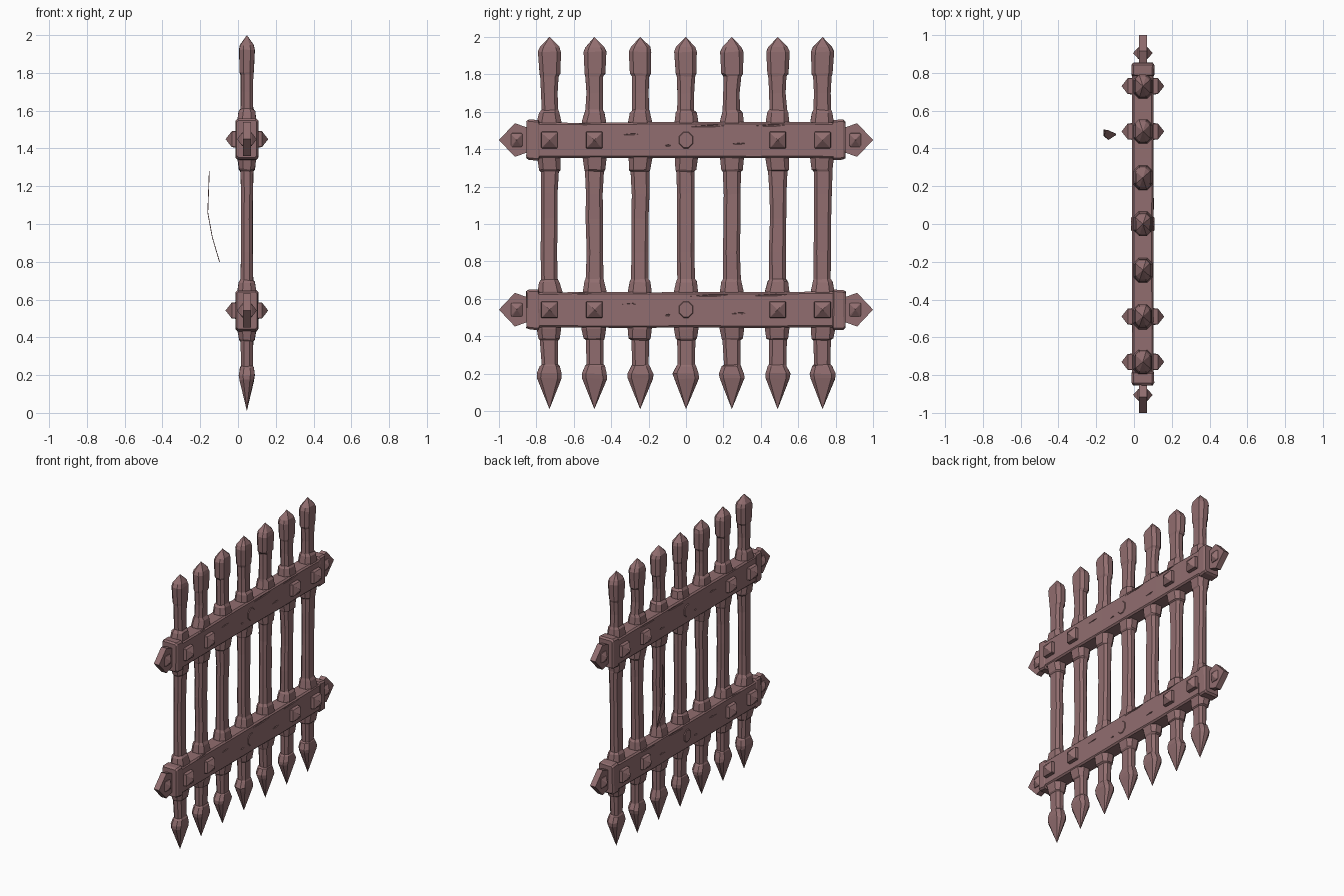
import bpy, bmesh, random
from mathutils import Vector

if "Cube" in bpy.data.objects:
    bpy.data.objects.remove(bpy.data.objects["Cube"])

random.seed(4)
CX = 0.047                       # the gate plane sits a little off x = 0
BEAM_Z = (0.542, 1.449)
BAR_Y = (-0.73, -0.49, -0.245, 0.0, 0.245, 0.49, 0.73)

iron = bpy.data.materials.new("rusty_iron")
iron.diffuse_color = (0.285, 0.155, 0.16, 1)
iron.use_nodes = True
iron.node_tree.nodes["Principled BSDF"].inputs["Base Color"].default_value = iron.diffuse_color


def finish(bm, name):
    bmesh.ops.recalc_face_normals(bm, faces=bm.faces)
    me = bpy.data.meshes.new(name)
    bm.to_mesh(me)
    bm.free()
    me.materials.append(iron)
    ob = bpy.data.objects.new(name, me)
    bpy.context.collection.objects.link(ob)
    return ob


def ring(u, v, c):
    """Rectangle of half sizes u, v with its corners cut by c."""
    return [(u, -v + c), (u, v - c), (u - c, v), (c - u, v),
            (-u, v - c), (-u, c - v), (c - u, -v), (u - c, -v)]


def loft(bm, sections, place, chamfer=0.25, jitter=0.0):
    """Sections are (t, half u, half v); zero size makes a point."""
    prev = None
    rings = []
    for t, u, v in sections:
        if u == 0:
            rings.append([bm.verts.new(place(t, 0, 0))])
            continue
        ju, jv = (random.uniform(-jitter, jitter) for _ in range(2))
        pts = ring(u + random.uniform(-jitter, jitter) * 0.6, v, chamfer * min(u, v) * 2)
        rings.append([bm.verts.new(place(t + random.uniform(-jitter, jitter), a + ju, b + jv * 0.4))
                      for a, b in pts])
    for a, b in zip(rings, rings[1:]):
        for i in range(8):
            j = (i + 1) % 8
            if len(a) == 1:
                bm.faces.new((a[0], b[i], b[j]))
            elif len(b) == 1:
                bm.faces.new((a[i], b[0], a[j]))
            else:
                bm.faces.new((a[i], b[i], b[j], a[j]))
    for end in (rings[0], rings[-1]):
        if len(end) > 1:
            bm.faces.new(end)


# Upright bars: spear foot, flared collars at each beam, pointed head
BAR = [(0.01, 0, 0), (0.175, 0.066, 0.038), (0.20, 0.068, 0.042), (0.24, 0.052, 0.036),
       (0.247, 0.045, 0.031), (0.38, 0.048, 0.033), (0.388, 0.058, 0.041), (0.44, 0.064, 0.050),
       (0.64, 0.064, 0.050), (0.69, 0.055, 0.043), (0.705, 0.046, 0.033), (0.85, 0.045, 0.031),
       (1.03, 0.045, 0.030), (1.16, 0.046, 0.031), (1.28, 0.050, 0.034), (1.29, 0.057, 0.042),
       (1.355, 0.064, 0.050), (1.545, 0.064, 0.050), (1.595, 0.055, 0.044), (1.61, 0.046, 0.033),
       (1.70, 0.045, 0.032), (1.79, 0.048, 0.033), (1.805, 0.057, 0.037), (1.92, 0.062, 0.041),
       (1.945, 0.050, 0.036), (2.0, 0, 0)]
for n, y in enumerate(BAR_Y):
    bm = bmesh.new()
    loft(bm, BAR, lambda t, u, v: (CX + v, y + u, t), 0.27, 0.0035)
    finish(bm, f"upright_bar_{n + 1}")

# Cross beams with thicker end collars
MID = [(y, 0.095, 0.057) for y in (-0.5, -0.2, 0.1, 0.35, 0.6)]
END = [(0.785, 0.095, 0.057), (0.79, 0.109, 0.060), (0.84, 0.107, 0.060), (0.853, 0.098, 0.053)]
BEAM = [(-t, u, v) for t, u, v in reversed(END)] + MID + END
# Gouges: centre y, z offset, half length, half height
GOUGES = [(-0.56, 0.088, 0.09, 0.008), (0.12, 0.075, 0.11, 0.006), (0.45, 0.078, 0.10, 0.006),
          (-0.10, -0.03, 0.02, 0.006), (0.28, -0.02, 0.04, 0.005), (-0.3, 0.03, 0.05, 0.004)]
for n, z in enumerate(BEAM_Z):
    level = ("lower", "upper")[n]
    bm = bmesh.new()
    loft(bm, BEAM, lambda t, u, v: (CX + v, t, z + u), 0.09, 0.0025)
    beam = finish(bm, f"{level}_cross_beam")

    bm = bmesh.new()
    for s in (-1, 1):
        for gy, gz, hl, hh in GOUGES:
            loft(bm, [(-hl, 0, 0), (hl * 0.3, hh, 0.008), (hl, 0, 0)],
                 lambda t, u, v: (CX + s * 0.058 + v, gy + t, z + gz + u + 0.04 * t))
    cutter = finish(bm, "gouge_cutter")
    cutter.hide_render = True
    mod = beam.modifiers.new("gouges", 'BOOLEAN')
    mod.operation, mod.solver, mod.object = 'DIFFERENCE', 'EXACT', cutter
    bpy.context.view_layer.objects.active = beam
    bpy.ops.object.modifier_apply(modifier=mod.name)
    bpy.data.objects.remove(cutter)

    # Pyramid studs on both faces
    bm = bmesh.new()
    for s in (-1, 1):
        for y in (-0.73, -0.49, 0.49, 0.73):
            loft(bm, [(0.05, 0.045, 0.045), (0.08, 0.042, 0.042), (0.113, 0, 0)],
                 lambda t, u, v: (CX + s * t, y + u, z + v), 0.04)
    finish(bm, f"{level}_beam_studs")

    # Scar left by the missing middle stud
    bm = bmesh.new()
    for s in (-1, 1):
        loft(bm, [(0.05, 0.042, 0.05), (0.062, 0.034, 0.040)],
             lambda t, u, v: (CX + s * t, u, z + v), 0.32)
    finish(bm, f"{level}_broken_stud")

    # Arrow-shaped end plates, each with a small stud on both faces
    bm = bmesh.new()
    for e in (-1, 1):
        outline = [(0.83, -0.06), (0.915, -0.09), (1.0, 0), (0.915, 0.09), (0.83, 0.06)]
        a, b = ([bm.verts.new((CX + s * 0.021, e * y, z + h)) for y, h in outline] for s in (-1, 1))
        bm.faces.new(a)
        bm.faces.new(b)
        for i in range(5):
            j = (i + 1) % 5
            bm.faces.new((a[i], a[j], b[j], b[i]))
        for s in (-1, 1):
            loft(bm, [(0.015, 0.034, 0.038), (0.025, 0.030, 0.036), (0.052, 0, 0)],
                 lambda t, u, v: (CX + s * t, e * 0.905 + u, z + v), 0.1)
    finish(bm, f"{level}_beam_end_plates")

# Loose thin splinter floating behind the gate
bm = bmesh.new()
rows = [(-0.100, 0.470, 0.478, 0.80), (-0.138, 0.446, 0.496, 0.93),
        (-0.162, 0.468, 0.500, 1.06), (-0.154, 0.482, 0.488, 1.28)]
strips = [[bm.verts.new((x + d, y, z)) for d, y in ((0, y0), (0, y1), (0.004, y1), (0.004, y0))]
          for x, y0, y1, z in rows]
for a, b in zip(strips, strips[1:]):
    for i in range(4):
        j = (i + 1) % 4
        bm.faces.new((a[i], a[j], b[j], b[i]))
bm.faces.new(strips[0])
bm.faces.new(strips[-1])
finish(bm, "loose_splinter")
